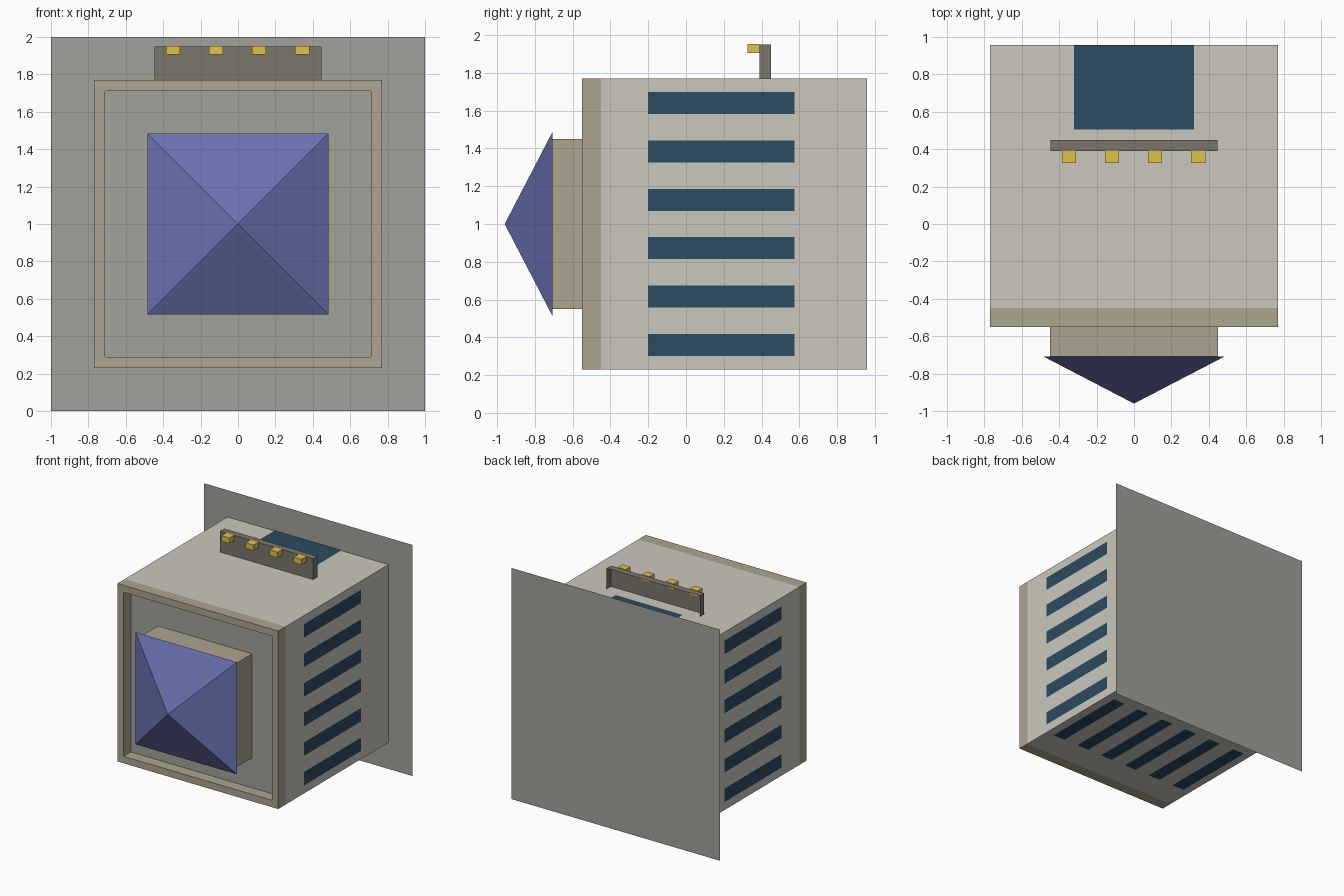
import bpy, bmesh
from mathutils import Vector

if "Cube" in bpy.data.objects:
    bpy.data.objects.remove(bpy.data.objects["Cube"])


def mat(name, r, g, b):
    m = bpy.data.materials.new(name)
    m.diffuse_color = tuple((c / 255) ** 2.2 for c in (r, g, b)) + (1,)
    m.use_nodes = True
    m.node_tree.nodes["Principled BSDF"].inputs["Base Color"].default_value = m.diffuse_color
    return m


SHELL = mat("pale_shell", 202, 198, 188)
TRIM = mat("tan_trim", 172, 163, 143)
PANEL = mat("grey_panel", 160, 161, 152)
FIN = mat("dark_grey", 122, 117, 108)
VENT = mat("vent_blue", 47, 77, 98)
LAMP = mat("lamp_yellow", 222, 194, 72)
CONE = mat("nose_violet", 106, 114, 175)

AXES = {"+x": (1, 0, 0), "-x": (-1, 0, 0), "+y": (0, 1, 0),
        "-y": (0, -1, 0), "+z": (0, 0, 1), "-z": (0, 0, -1)}


def finish(bm, name, material):
    me = bpy.data.meshes.new(name)
    bm.to_mesh(me)
    bm.free()
    me.materials.append(material)
    ob = bpy.data.objects.new(name, me)
    bpy.context.collection.objects.link(ob)
    return ob


def box_bm(lo, hi, keep):
    """Box between two corners, keeping only the listed sides."""
    bm = bmesh.new()
    bmesh.ops.create_cube(bm, size=1)
    for v in bm.verts:
        v.co = [lo[i] if v.co[i] < 0 else hi[i] for i in range(3)]
    bm.normal_update()
    wanted = [Vector(AXES[k]) for k in keep.split()]
    drop = [f for f in bm.faces if not any(f.normal.dot(w) > 0.9 for w in wanted)]
    bmesh.ops.delete(bm, geom=drop, context='FACES')
    return bm


def box(name, lo, hi, material, keep="+x -x +y -y +z -z"):
    return finish(box_bm(lo, hi, keep), name, material)


# Main body and thin back plate
box("body", (-.77, -.45, .23), (.77, .957, 1.77), SHELL, "+x -x +z -z")
box("back_plate", (-1, .95, 0), (1, .96, 2), PANEL, "+y")

# Front frame with recessed opening
bm = box_bm((-.77, -.55, .23), (.77, -.45, 1.77), "+x -x +z -z -y")
front = [f for f in bm.faces if f.normal.y < -.9]
bmesh.ops.inset_region(bm, faces=front, thickness=.06, use_even_offset=True)
floor = bmesh.ops.extrude_discrete_faces(bm, faces=front)["faces"]
for v in floor[0].verts:
    v.co.y = -.45
bmesh.ops.delete(bm, geom=floor, context='FACES')
finish(bm, "front_frame", TRIM)
box("front_panel", (-.71, -.45, .29), (.71, -.44, 1.71), PANEL, "-y")

# Neck and pyramid nose
box("neck", (-.45, -.71, .55), (.45, -.45, 1.45), TRIM, "+x -x +z -z -y")
bm = bmesh.new()
h = .485
base = [bm.verts.new((x * h, -.708, 1 + z * h))
        for x, z in ((-1, -1), (1, -1), (1, 1), (-1, 1))]
apex = bm.verts.new((0, -.96, 1))
bm.faces.new(base)
for i in range(4):
    bm.faces.new((base[i], base[(i + 1) % 4], apex))
bmesh.ops.recalc_face_normals(bm, faces=bm.faces)
finish(bm, "nose_pyramid", CONE)

# Slatted vents on both sides and underneath
e = .003
for i in range(6):
    c = (i - 2.5) * .256
    a, b = c - .058, c + .058
    box(f"right_vent_{i}", (.76, -.2, 1 + a), (.77 + e, .575, 1 + b), VENT, "+x")
    box(f"left_vent_{i}", (-.77 - e, -.2, 1 + a), (-.76, .575, 1 + b), VENT, "-x")
    box(f"bottom_vent_{i}", (a, -.2, .23 - e), (b, .575, .24), VENT, "-z")

# Top hatch, open-backed light bar and its lamps
box("top_hatch", (-.32, .505, 1.76), (.32, .957, 1.77 + e), VENT, "+z")
box("light_bar", (-.447, .39, 1.77), (.447, .45, 1.95), FIN, "+x -x -y +z")
for i in range(4):
    x = -.347 + i * .23
    box(f"lamp_{i}", (x - .038, .325, 1.905), (x + .038, .39, 1.953), LAMP)
